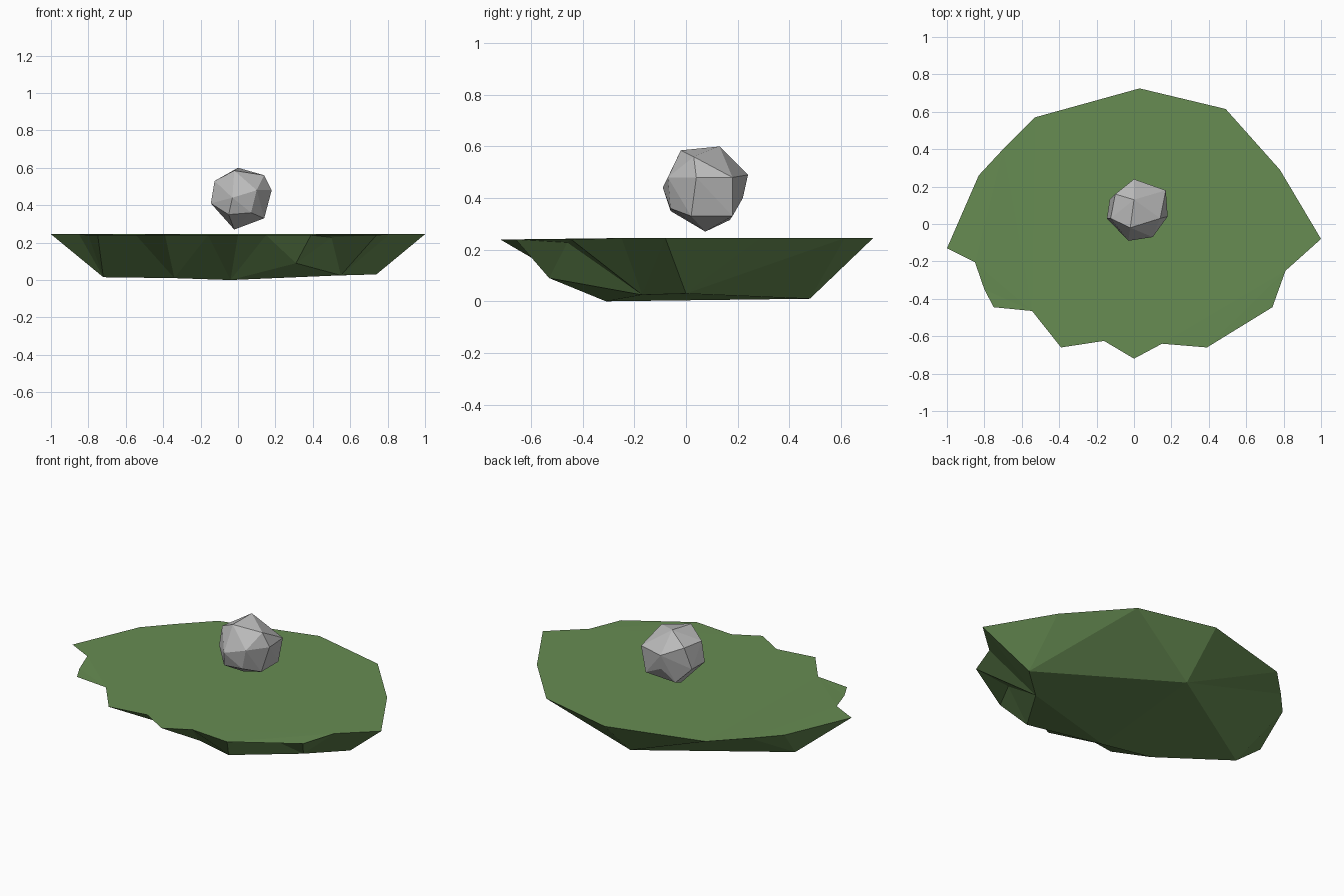
import bpy, bmesh

if "Cube" in bpy.data.objects:
    bpy.data.objects.remove(bpy.data.objects["Cube"])


def material(name, rgb):
    m = bpy.data.materials.new(name)
    m.diffuse_color = (*rgb, 1)
    m.use_nodes = True
    m.node_tree.nodes["Principled BSDF"].inputs["Base Color"].default_value = m.diffuse_color
    return m


def finish(name, bm, mat):
    bmesh.ops.recalc_face_normals(bm, faces=bm.faces[:])
    me = bpy.data.meshes.new(name)
    bm.to_mesh(me)
    bm.free()
    me.materials.append(mat)
    ob = bpy.data.objects.new(name, me)
    bpy.context.collection.objects.link(ob)
    return ob


green = material("moss green", (0.135, 0.262, 0.085))
grey = material("stone grey", (0.50, 0.50, 0.50))

# Base slab: each lower corner carries the stretch of rim that fans out from it
fans = [
    ((0.74, 0.00, 0.03), [(1, -0.08), (0.78, 0.29)]),
    ((0.03, 0.48, 0.01), [(0.49, 0.615), (0.03, 0.725), (-0.53, 0.57)]),
    ((-0.72, 0.00, 0.015), [(-0.70, 0.40), (-0.83, 0.26), (-1, -0.13),
                            (-0.85, -0.205), (-0.80, -0.35), (-0.75, -0.445)]),
    ((-0.34, -0.26, 0.01), [(-0.545, -0.465), (-0.39, -0.66)]),
    ((-0.04, -0.31, 0.0), [(-0.16, -0.625), (0, -0.72)]),
    ((0.31, -0.53, 0.09), [(0.15, -0.64), (0.39, -0.66)]),
    ((0.55, -0.17, 0.025), [(0.50, -0.46), (0.74, -0.445), (0.81, -0.25)]),
]
bm = bmesh.new()
low = [bm.verts.new(c) for c, _ in fans]
rim = []
for i, (_, pts) in enumerate(fans):
    for x, y in pts:
        z = 0.245 if y > -0.3 else 0.24
        if (x, y) == (0.50, -0.46):
            z = 0.228
        rim.append((bm.verts.new((x, y, z)), i))
for k, (v, i) in enumerate(rim):
    w, j = rim[(k + 1) % len(rim)]
    bm.faces.new((v, low[i], w))
    if i != j:
        bm.faces.new((w, low[i], low[j]))
caps = [bm.faces.new([v for v, _ in rim]), bm.faces.new(low[::-1])]
bmesh.ops.triangulate(bm, faces=caps)
finish("base_slab", bm, green)

# Floating faceted boulder: convex hull of its corners
corners = [
    (0.18, 0.04, 0.48), (0.17, 0.18, 0.48), (0.14, 0.18, 0.33), (0.14, 0.02, 0.33),
    (0.14, 0.03, 0.56), (0.0, 0.13, 0.60), (-0.02, -0.02, 0.585), (-0.02, 0.075, 0.27),
    (-0.05, -0.06, 0.35), (0.07, -0.06, 0.36), (-0.03, -0.09, 0.44), (0.10, -0.07, 0.48),
    (-0.145, 0.03, 0.41), (-0.125, 0.03, 0.53), (-0.13, 0.13, 0.40), (-0.10, 0.16, 0.53),
    (0.0, 0.24, 0.49), (0.01, 0.22, 0.40), (-0.05, 0.17, 0.315),
]
bm = bmesh.new()
for c in corners:
    bm.verts.new(c)
hull = bmesh.ops.convex_hull(bm, input=bm.verts[:])
loose = [v for v in bm.verts if not v.link_faces]
bmesh.ops.delete(bm, geom=loose, context='VERTS')
finish("boulder", bm, grey)
